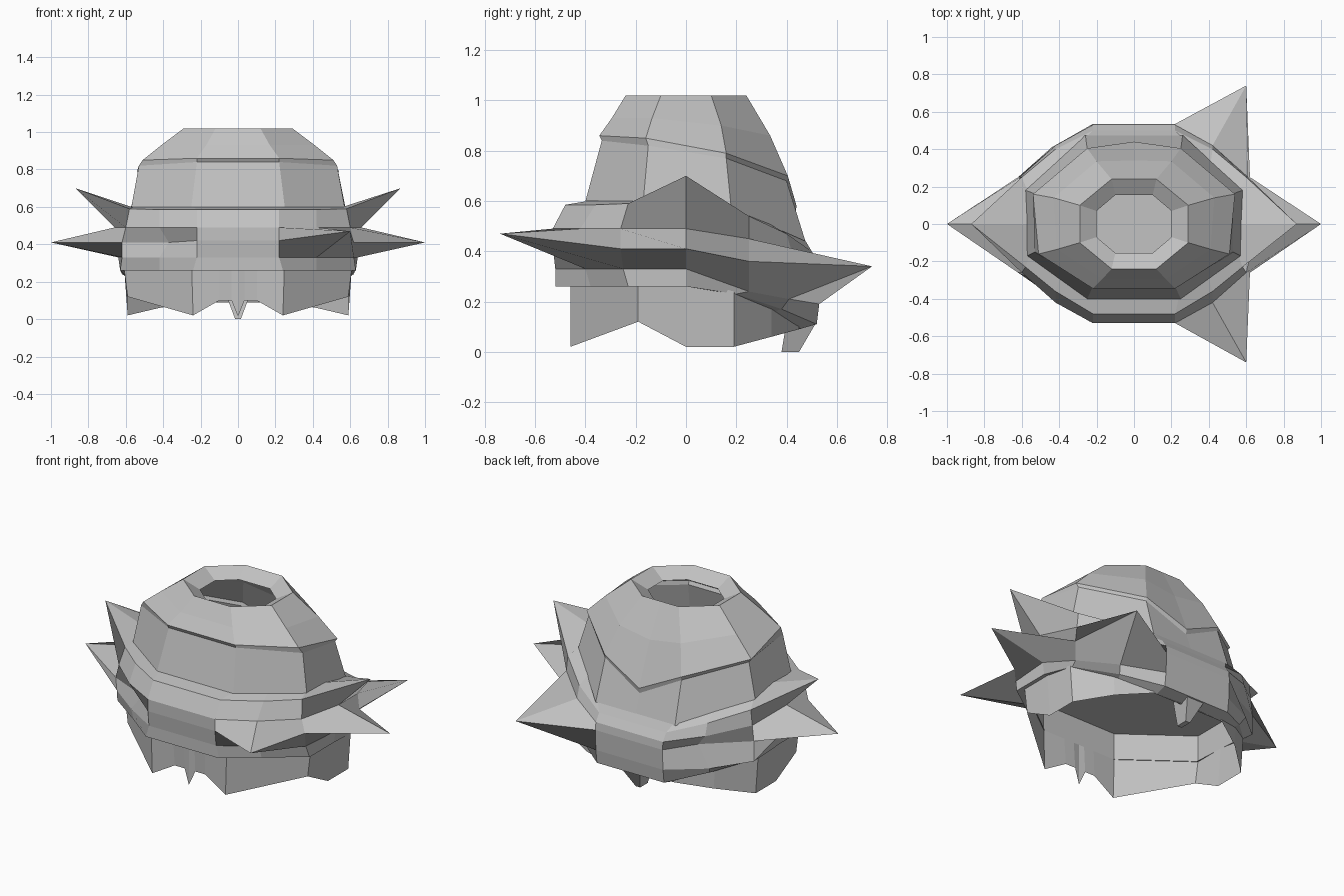
import bpy, bmesh

grey = bpy.data.materials.new("stone grey")
grey.diffuse_color = (0.54, 0.54, 0.54, 1)


def full(half):
    """Close a right-hand half outline (front to back) into a whole ring."""
    return list(half) + [(-x, y, z) for x, y, z in reversed(half) if x > 0]


def loft(name, rings, cap_last=False, cap_first=False):
    """Skin a stack of rings that all have the same number of points."""
    bm = bmesh.new()
    rows = [[bm.verts.new(p) for p in r] for r in rings]
    n = len(rows[0])
    for a, b in zip(rows, rows[1:]):
        for i in range(n):
            j = (i + 1) % n
            bm.faces.new((a[i], a[j], b[j], b[i]))
    if cap_first:
        bm.faces.new(rows[0])
    if cap_last:
        bm.faces.new(rows[-1])
    bmesh.ops.recalc_face_normals(bm, faces=bm.faces)
    me = bpy.data.meshes.new(name)
    bm.to_mesh(me)
    bm.free()
    me.materials.append(grey)
    ob = bpy.data.objects.new(name, me)
    bpy.context.collection.objects.link(ob)
    return ob


# Head: hollow dome with an inward-sloping lip and a brow dipping to a V at the back
loft("head", [full(h) for h in (
    [(.10, -.155, .97), (.20, -.07, .97), (.20, .07, .97), (.10, .155, .97), (0, .155, .97)],
    [(.12, -.24, 1.02), (.29, -.10, 1.02), (.29, .10, 1.02), (.12, .24, 1.02), (0, .24, 1.02)],
    [(.17, -.295, .93), (.41, -.135, .93), (.43, .14, .90), (.20, .335, .86), (0, .34, .83)],
    [(.22, -.345, .86), (.51, -.16, .85), (.54, .16, .79), (.25, .405, .70), (0, .44, .58)],
    [(.22, -.335, .84), (.53, -.15, .82), (.525, .16, .77), (.25, .40, .68), (0, .435, .55)],
    [(.25, -.40, .60), (.57, -.17, .60), (.58, .18, .57), (.26, .475, .44), (0, .475, .44)],
)])

# Upper collar: ends in a raised point on each side and drops towards the back
collar_join = full([(.22, -.53, .49), (.42, -.42, .49), (.60, -.26, .49), (.66, 0, .49),
                    (.61, .25, .45), (.42, .42, .40), (.22, .53, .355)])
loft("upper_collar", [
    full([(.24, -.39, .60), (.40, -.29, .60), (.56, -.17, .60), (.57, 0, .60),
          (.57, .18, .57), (.41, .33, .51), (.25, .47, .45)]),
    full([(.22, -.48, .585), (.42, -.36, .585), (.58, -.23, .59), (.87, 0, .70),
          (.60, .25, .54), (.42, .40, .47), (.22, .50, .40)]),
    collar_join,
])

# Lower collar: side points, plus two large spikes on the right-hand side only
mid = full([(.22, -.53, .42), (.42, -.42, .41), (.62, -.26, .41), (1, 0, .41),
            (.62, .25, .36), (.42, .42, .35), (.22, .535, .31)])
mid[1], mid[5] = (.60, -.74, .47), (.60, .74, .34)        # spikes
mid[12], mid[8] = (-.37, -.37, .41), (-.36, .40, .33)     # dents opposite
loft("lower_collar", [
    collar_join,
    mid,
    full([(.22, -.52, .33), (.42, -.40, .33), (.62, -.25, .33), (.64, 0, .33),
          (.62, .25, .24), (.44, .41, .21), (.22, .53, .19)]),
    full([(.24, -.52, .26), (.42, -.38, .26), (.63, -.23, .26), (.63, 0, .26),
          (.60, .20, .23), (.42, .38, .17), (.22, .52, .11)]),
    full([(.24, -.46, .26), (.40, -.34, .26), (.60, -.19, .26), (.61, 0, .26),
          (.59, .19, .23), (.40, .35, .16), (.22, .45, .09)]),
])

# Skirt: hollow below, with pointed feet and an arched front
foot = [(0, -.46, .015), (.035, -.45, .10), (.10, -.45, .10), (.24, -.46, .02),
        (.59, -.19, .12), (.59, 0, .02), (.59, .19, .02), (.42, .34, .06),
        (.24, .45, .09), (0, .46, .09)]
loft("skirt", [full(foot)] + [
    full([(x * 1.03, -.46 if y < -.4 else y, z) for x, y, _ in foot])
    for z in (.26, .42)], cap_last=True)

# Small hooked claw under the middle of the back edge
loft("back_claw", [
    [(-.06, .40, .12), (.06, .40, .12), (.06, .52, .12), (-.06, .52, .12)],
    [(-.015, .38, 0), (.015, .38, 0), (.015, .45, 0), (-.015, .45, 0)],
], cap_first=True, cap_last=True)
